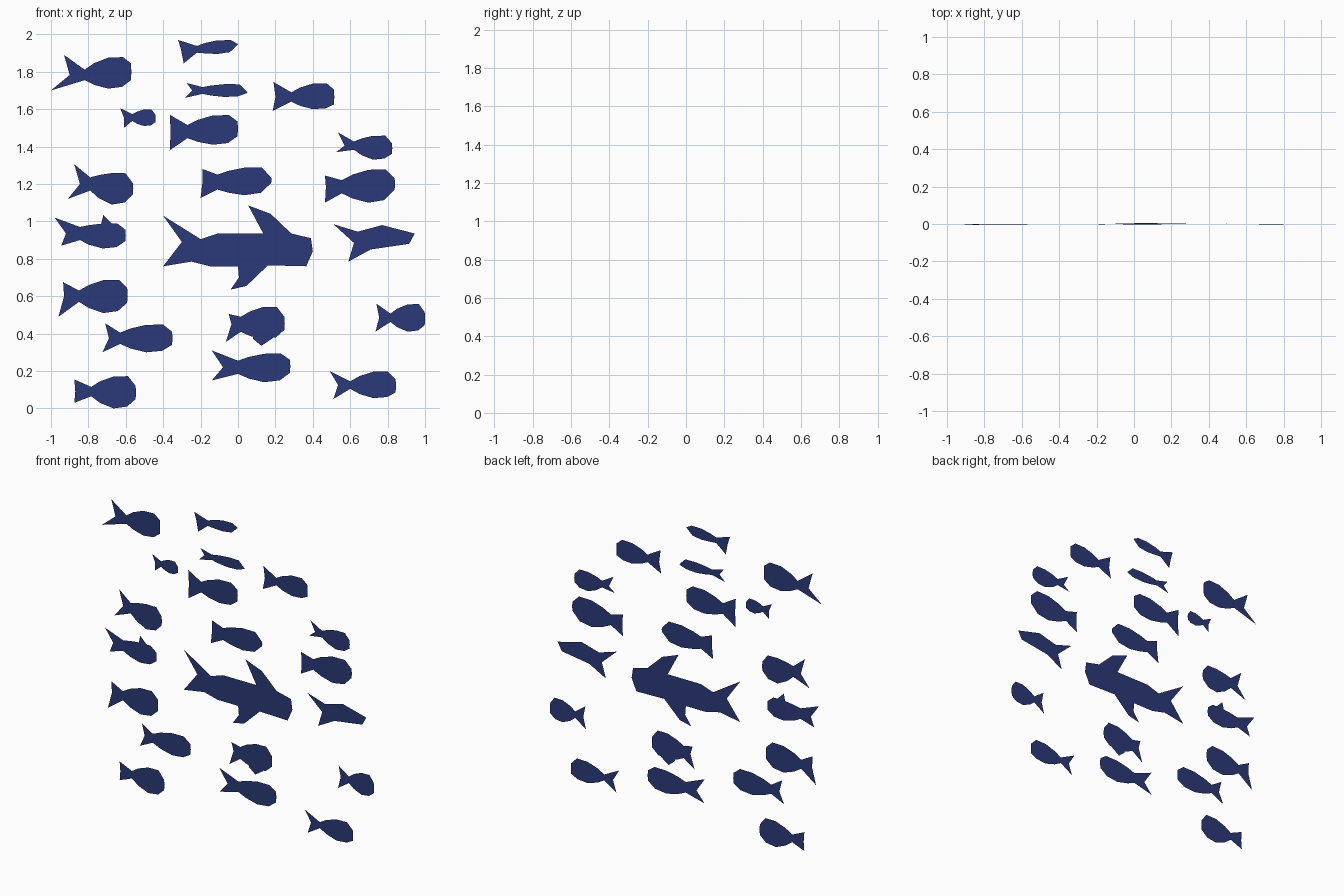
import bpy

navy = bpy.data.materials.new("navy_blue")
navy.diffuse_color = (0.024, 0.042, 0.19, 1)


def sheet(name, *outlines):
    """Flat cut-outs in one slightly leaning upright sheet, facing the front."""
    verts, faces = [], []
    for pts in outlines:
        area = sum(a[0] * b[1] - b[0] * a[1] for a, b in zip(pts, pts[1:] + pts[:1]))
        if area < 0:
            pts = pts[::-1]
        start = len(verts)
        verts += [(x, 0.005 * (1 - z), z) for x, z in pts]
        faces.append(list(range(start, len(verts))))
    me = bpy.data.meshes.new(name)
    me.from_pydata(verts, [], faces)
    me.materials.append(navy)
    ob = bpy.data.objects.new(name, me)
    bpy.context.collection.objects.link(ob)
    return ob


def mix(a, b, f):
    return a + (b - a) * f


def fish(name, tail_top, notch_x, tail_low, neck, top, low, nose, fin=None):
    """neck = x, z, half height; nose = x, z, half height of blunt end."""
    nx, nz, nh = neck
    ex, ez, eh = nose

    def arch(sign, peak, stations):
        n, e = nz + sign * nh, ez + sign * eh
        out = [(nx, n)]
        for t, f in stations:
            out.append((mix(nx, ex, t), mix(n if t < 0.55 else e, peak, f)))
        return out + [(mix(nx, ex, 0.99), e)]

    back = arch(1, top, [(0.2, 0.5), (0.5, 0.93), (0.82, 0.95)])
    belly = arch(-1, low, [(0.2, 0.55), (0.5, 1.0), (0.8, 0.8)])
    outline = [tail_top] + back + [(ex, ez)] + belly[::-1] + [tail_low, (notch_x, nz)]
    sheet(name, outline, *([fin] if fin else []))


# upper group
fish("fish_top_left", (-.93, 1.89), -.90, (-1, 1.70), (-.82, 1.783, .028), 1.88, 1.71, (-.57, 1.80, .045))
fish("fish_top_slim", (-.32, 1.97), -.305, (-.29, 1.845), (-.22, 1.92, .018), 1.97, 1.895, (0, 1.947, .003))
fish("fish_slim", (-.275, 1.74), -.245, (-.285, 1.66), (-.19, 1.70, .018), 1.735, 1.665, (.05, 1.69, .004))
fish("fish_tiny", (-.63, 1.605), -.61, (-.61, 1.50), (-.565, 1.555, .018), 1.60, 1.51, (-.44, 1.55, .02))
fish("fish_upper_right", (.19, 1.745), .20, (.185, 1.59), (.285, 1.665, .025), 1.74, 1.60, (.515, 1.665, .04))
fish("fish_upper_middle", (-.365, 1.57), -.36, (-.365, 1.38), (-.27, 1.48, .035), 1.57, 1.41, (0, 1.495, .04))
fish("fish_right_high", (.535, 1.475), .57, (.525, 1.37), (.62, 1.405, .022), 1.46, 1.33, (.825, 1.39, .028))

# middle group
fish("fish_above_large", (-.19, 1.28), -.19, (-.20, 1.125), (-.11, 1.21, .04), 1.29, 1.14, (.18, 1.22, .015))
fish("fish_right", (.465, 1.245), .47, (.465, 1.10), (.555, 1.185, .035), 1.28, 1.10, (.84, 1.20, .03))
fish("fish_left", (-.875, 1.305), -.845, (-.91, 1.12), (-.79, 1.20, .035), 1.26, 1.09, (-.56, 1.175, .03))
fish("fish_left_finned", (-.98, 1.02), -.92, (-.945, .87), (-.845, .935, .035), .99, .855, (-.60, .925, .03),
     [(-.735, .97), (-.72, 1.035), (-.67, .985), (-.68, .95)])
fish("fish_left_low", (-.935, .675), -.93, (-.96, .49), (-.85, .60, .03), .69, .51, (-.59, .605, .04))

# dart shaped fish
sheet("fish_dart", [(.51, .985), (.64, .945), (.77, .98), (.945, .935), (.915, .88),
                    (.71, .85), (.59, .785), (.62, .885)])

# large central fish with fins
sheet("large_fish",
      [(-.40, 1.03), (-.20, .905), (-.11, .935), (.135, .935), (.055, 1.085), (.175, 1.04),
       (.285, .935), (.39, .91), (.40, .84), (.365, .76), (.16, .765), (.045, .655),
       (-.04, .635), (.005, .70), (0, .76), (-.15, .76), (-.25, .785), (-.40, .76), (-.30, .89)])

# lower group
fish("fish_low_left", (-.71, .455), -.69, (-.725, .30), (-.63, .375, .03), .45, .30, (-.35, .375, .035))
fish("fish_low_finned", (-.05, .505), -.035, (-.065, .355), (.015, .45, .04), .545, .37, (.25, .455, .035),
     [(.08, .40), (.08, .372), (.125, .335), (.185, .375), (.17, .40)])
fish("fish_low_middle", (-.14, .31), -.08, (-.14, .15), (0, .22, .035), .295, .14, (.28, .225, .035))
fish("fish_bottom_left", (-.875, .155), -.87, (-.875, .03), (-.785, .09, .025), .175, 0, (-.545, .085, .035))
fish("fish_bottom_right", (.49, .20), .535, (.51, .05), (.60, .125, .02), .20, .055, (.845, .12, .035))
fish("fish_far_right", (.74, .56), .755, (.735, .41), (.815, .485, .022), .56, .41, (1, .48, .035))
